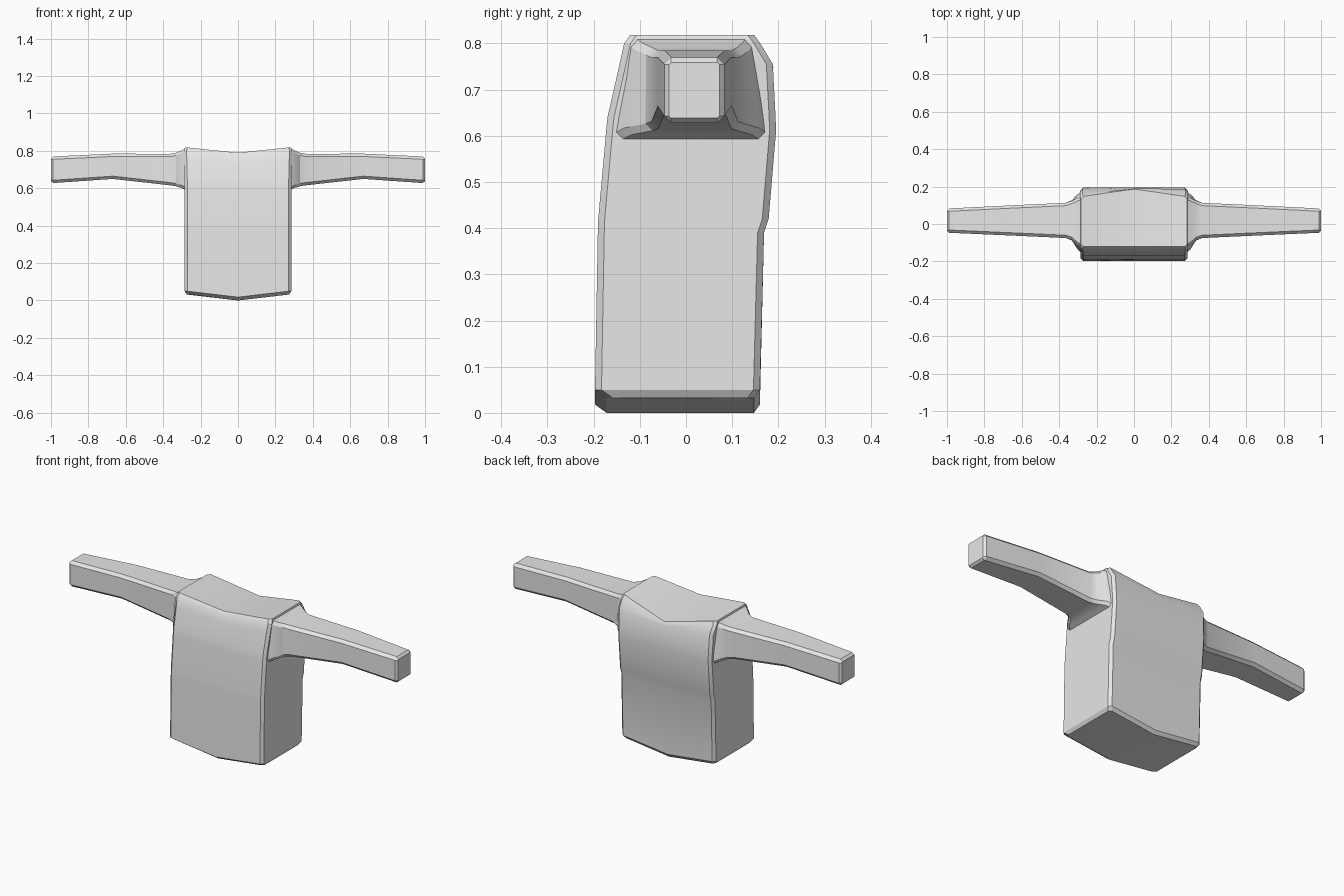
import bpy
import bmesh

if "Cube" in bpy.data.objects:
    bpy.data.objects.remove(bpy.data.objects["Cube"])

grey = bpy.data.materials.new("light grey")
grey.diffuse_color = (0.8, 0.8, 0.8, 1)
grey.use_nodes = True
grey.node_tree.nodes["Principled BSDF"].inputs["Base Color"].default_value = grey.diffuse_color


def loft(name, rings, caps):
    """Skin a list of equal-length rings and close the ends with the given index loops."""
    bm = bmesh.new()
    vs = [[bm.verts.new(p) for p in ring] for ring in rings]
    n = len(rings[0])
    for a, b in zip(vs, vs[1:]):
        for i in range(n):
            j = (i + 1) % n
            bm.faces.new((a[i], a[j], b[j], b[i]))
    for end in (vs[0], vs[-1]):
        for cap in caps:
            bm.faces.new([end[i] for i in cap])
    bmesh.ops.recalc_face_normals(bm, faces=bm.faces)
    mesh = bpy.data.meshes.new(name)
    bm.to_mesh(mesh)
    bm.free()
    mesh.materials.append(grey)
    obj = bpy.data.objects.new(name, mesh)
    bpy.context.collection.objects.link(obj)
    bpy.ops.object.select_all(action='DESELECT')
    obj.select_set(True)
    bpy.context.view_layer.objects.active = obj
    bpy.ops.object.shade_smooth_by_angle(angle=0.44)
    return obj


def torso_ring(hw, zs, zc, yf, yb, back_centre=None):
    """Chamfered rectangle whose centre line may sit at another height."""
    c = 0.014
    right = [(hw - c, yf, zs), (hw, yf + c, zs), (hw, yb - c, zs), (hw - c, yb, zs)]
    yc, zb = back_centre or (yb, zc)
    left = [(-x, y, z) for x, y, z in reversed(right)]
    return right + [(0, yc, zb)] + left + [(0, yf, zc)]


# Torso: pointed hem, bent back, notched neckline
torso = [
    torso_ring(0.274, 0.032, 0.000, -0.172, 0.147),
    torso_ring(0.285, 0.050, 0.018, -0.197, 0.160),
    torso_ring(0.285, 0.390, 0.390, -0.191, 0.169),
    torso_ring(0.285, 0.420, 0.420, -0.190, 0.179),
    torso_ring(0.285, 0.610, 0.610, -0.173, 0.195),
    torso_ring(0.285, 0.640, 0.640, -0.170, 0.194),
    torso_ring(0.288, 0.755, 0.735, -0.144, 0.188),
    torso_ring(0.290, 0.800, 0.774, -0.134, 0.161, (0.189, 0.748)),
    torso_ring(0.284, 0.818, 0.790, -0.121, 0.148, (0.187, 0.757)),
]
loft("torso", torso, [(0, 1, 2, 3, 4, 9), (9, 4, 5, 6, 7, 8)])

# Arm sections: x, bottom front y, bottom back y, top front y, top back y, z low, z high
ARM = [
    (0.275, -0.160, 0.178, -0.126, 0.146, 0.588, 0.814),
    (0.303, -0.134, 0.158, -0.112, 0.138, 0.602, 0.802),
    (0.332, -0.088, 0.127, -0.086, 0.124, 0.611, 0.790),
    (0.365, -0.075, 0.113, -0.075, 0.113, 0.616, 0.784),
    (0.670, -0.061, 0.099, -0.061, 0.099, 0.650, 0.785),
    (0.988, -0.047, 0.083, -0.047, 0.083, 0.628, 0.770),
    (1.000, -0.037, 0.072, -0.037, 0.072, 0.638, 0.759),
]


def arm_ring(side, x, f0, b0, f1, b1, z0, z1):
    c = 0.015 if x < 0.99 else 0.005
    pts = [(f0 + c, z0), (b0 - c, z0), (b0, z0 + c), (b1, z1 - c),
           (b1 - c, z1), (f1 + c, z1), (f1, z1 - c), (f0, z0 + c)]
    return [(side * x, y, z) for y, z in pts]


# Arms with flared shoulders, mirrored left and right
for side, label in ((1, "right_arm"), (-1, "left_arm")):
    loft(label, [arm_ring(side, *s) for s in ARM], [range(8)])
